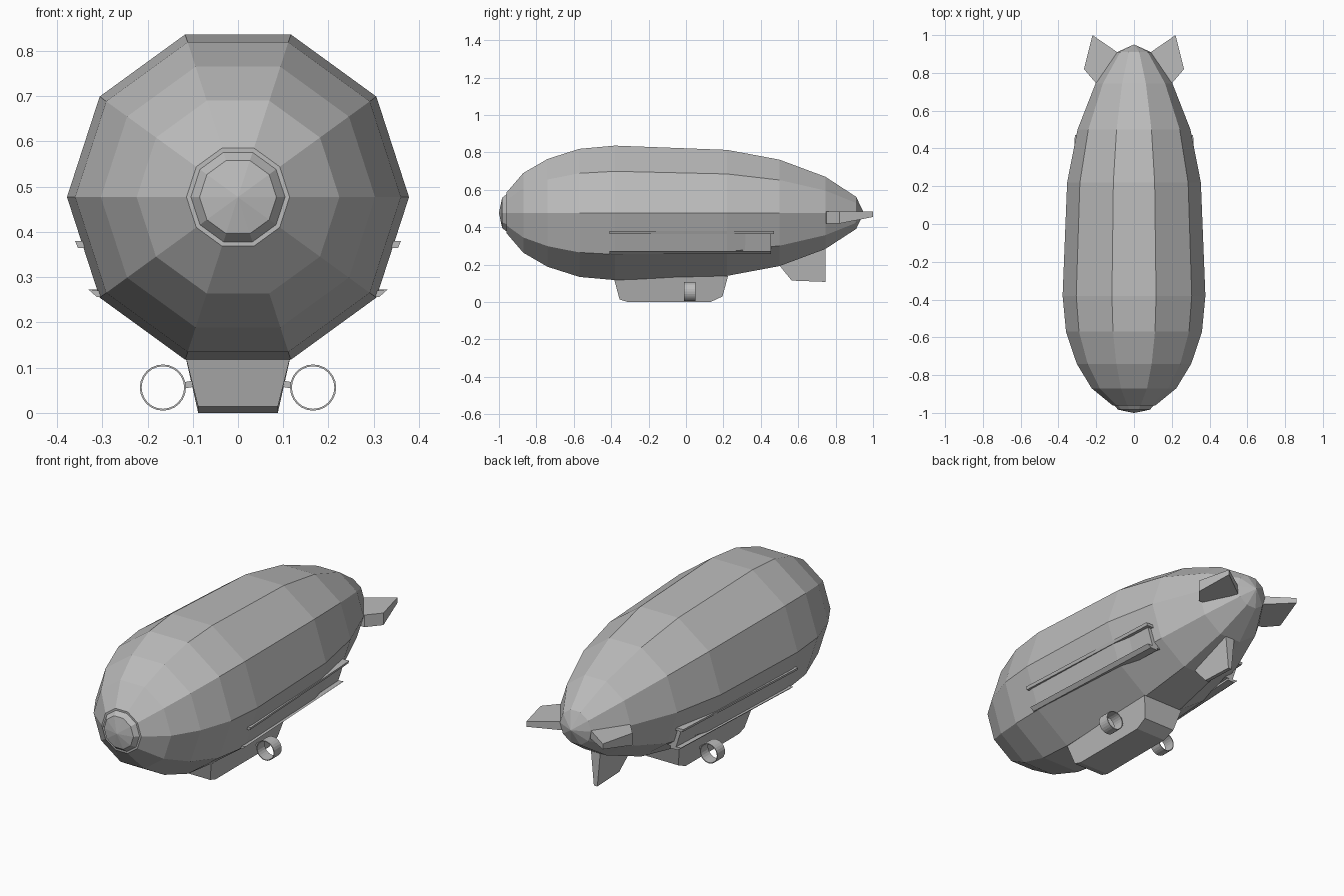
import bpy, bmesh, math
from mathutils import Vector

cube = bpy.data.objects.get("Cube")
if cube:
    bpy.data.objects.remove(cube)

grey = bpy.data.materials.new("airship_grey")
grey.use_nodes = True
colour = (0.5, 0.5, 0.5, 1)
grey.diffuse_color = colour
grey.node_tree.nodes["Principled BSDF"].inputs["Base Color"].default_value = colour

AXIS_Z = 0.477
SIDES = ((1, "left"), (-1, "right"))


def finish(name, bm):
    bmesh.ops.remove_doubles(bm, verts=bm.verts, dist=1e-5)
    bmesh.ops.recalc_face_normals(bm, faces=bm.faces)
    mesh = bpy.data.meshes.new(name)
    bm.to_mesh(mesh)
    bm.free()
    mesh.materials.append(grey)
    obj = bpy.data.objects.new(name, mesh)
    bpy.context.collection.objects.link(obj)
    return obj


def loft(name, rings, closed=False):
    """Skin matching rings of points; cap the ends unless the loop is closed."""
    bm = bmesh.new()
    loops = [[bm.verts.new(p) for p in ring] for ring in rings]
    n = len(loops[0])
    pairs = list(zip(loops, loops[1:]))
    if closed:
        pairs.append((loops[-1], loops[0]))
    for a, b in pairs:
        for i in range(n):
            j = (i + 1) % n
            bm.faces.new((a[i], a[j], b[j], b[i]))
    if not closed:
        bm.faces.new(loops[0])
        bm.faces.new(loops[-1])
    return finish(name, bm)


def circle(x, y, z, r, n):
    return [Vector((x + r * math.cos(math.tau * i / n), y,
                    z + r * math.sin(math.tau * i / n))) for i in range(n)]


# Ten-sided envelope with a stepped nose cap and short tail cone
profile = [(-1, 0.001), (-0.983, 0.085), (-0.96, 0.104), (-0.96, 0.114),
           (-0.87, 0.224), (-0.74, 0.303), (-0.57, 0.36), (-0.38, 0.378),
           (0.22, 0.354), (0.5, 0.299), (0.745, 0.203), (0.91, 0.09),
           (0.95, 0.001)]
loft("envelope", [circle(0, y, AXIS_Z, r, 10) for y, r in profile])

# Gondola: side outline with walls that lean inward toward the floor
outline = [(-0.385, 0.125), (-0.355, 0.014), (-0.31, 0), (0.13, 0),
           (0.195, 0.03), (0.225, 0.14)]


def gondola_side(s):
    return [(s * (0.088 + 0.25 * max(z - 0.014, 0)), y, z) for y, z in outline]


loft("gondola", [gondola_side(-1), gondola_side(1)])

# Lower tail fin, thick at the root and thin at the tip
fin = [(0.48, 0.22, 0.03), (0.565, 0.115, 0.01),
       (0.745, 0.108, 0.01), (0.745, 0.32, 0.03)]
loft("lower_fin", [[(s * t, y, z) for y, z, t in fin] for s in (-1, 1)])

for s, side in SIDES:
    # Side tail fin, tapering toward its trailing edge
    plan = [(0.1, 0.745, 0.42), (0.205, 0.75, 0.42), (0.265, 0.82, 0.42),
            (0.22, 1.0, 0.455), (0.06, 0.89, 0.435)]
    loft(side + "_fin", [[(s * x, y, z) for x, y, z in plan],
                         [(s * x, y, 0.483) for x, y, z in plan]])

    # Ducted engine ring and its strut
    cx = s * 0.166
    loft(side + "_engine_ring",
         [circle(cx, y, 0.056, r, 24) for y, r in
          ((-0.012, 0.051), (0.05, 0.051), (0.05, 0.047), (-0.012, 0.047))],
         closed=True)
    loft(side + "_engine_strut",
         [[(s * x, y, z + dz) for y, dz in
           ((0.005, -0.007), (0.033, -0.007), (0.033, 0.007), (0.005, 0.007))]
          for x, z in ((0.085, 0.067), (0.118, 0.061))])

    # Flank panel and two rails, running straight while the envelope narrows
    def flank(name, section, y0, y1, inset):
        loft(side + name, [[(s * (x - d), y, z) for x, z in section]
                           for y, d in ((y0, 0), (y1, inset))])

    flank("_flank_panel", [(0.25, 0.365), (0.336, 0.365), (0.305, 0.268),
                           (0.25, 0.268)], -0.40, 0.455, 0.045)
    flank("_upper_rail", [(0.30, 0.365), (0.354, 0.365), (0.36, 0.38),
                          (0.30, 0.38)], -0.41, 0.47, 0.047)
    flank("_lower_rail", [(0.27, 0.256), (0.312, 0.256), (0.331, 0.273),
                          (0.27, 0.267)], -0.41, 0.455, 0.04)
